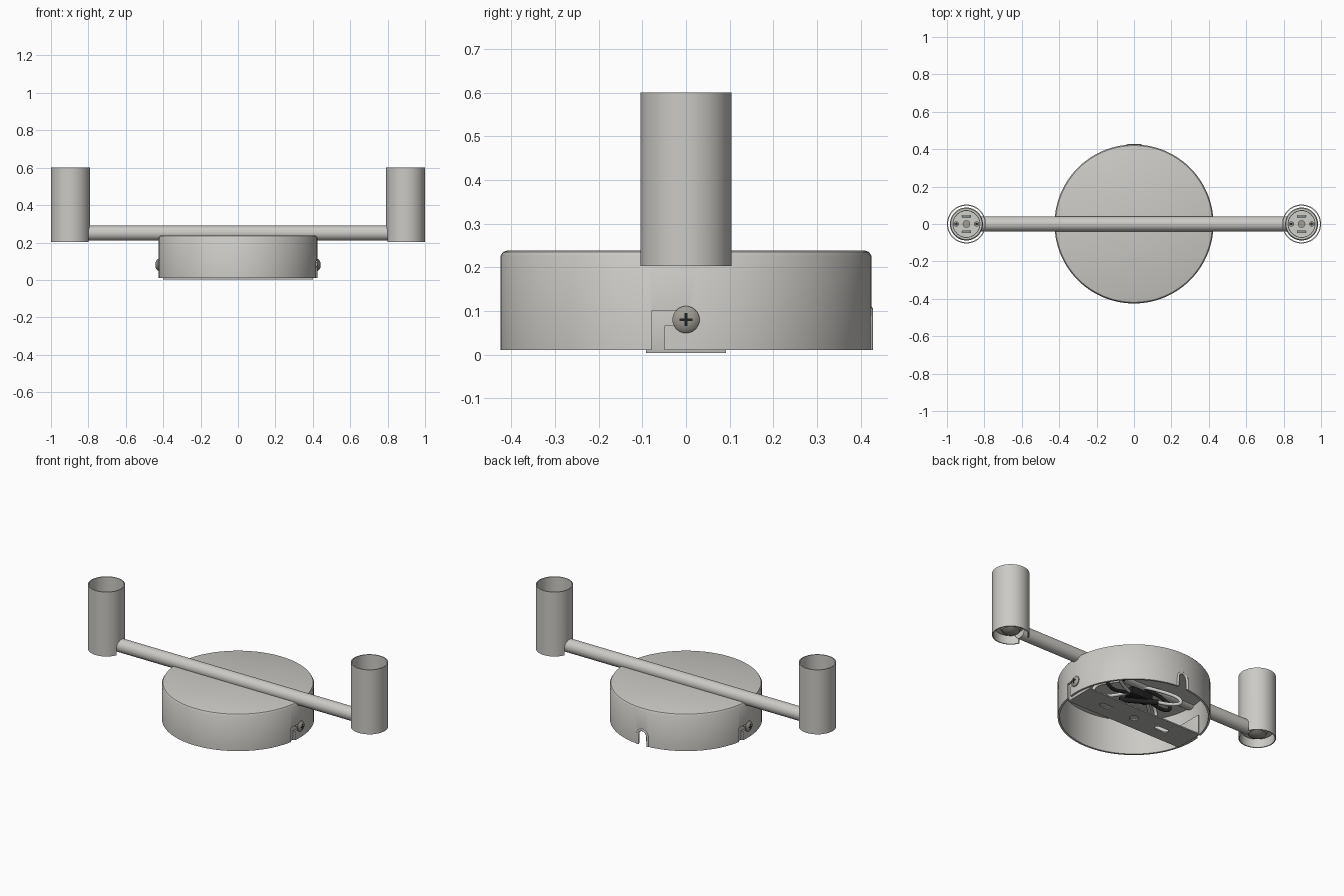
import bpy, bmesh, math
from mathutils import Matrix, Vector

cube = bpy.data.objects.get("Cube")
if cube:
    bpy.data.objects.remove(cube, do_unlink=True)


def material(name, r, g, b):
    m = bpy.data.materials.new(name)
    m.use_nodes = True
    m.diffuse_color = (r, g, b, 1)
    m.node_tree.nodes["Principled BSDF"].inputs["Base Color"].default_value = (r, g, b, 1)
    return m


METAL = material("satin metal", 0.60, 0.59, 0.56)
STEEL = material("bracket steel", 0.48, 0.48, 0.47)
SCREW = material("screw metal", 0.36, 0.34, 0.30)
BLACK = material("black plastic", 0.015, 0.015, 0.015)
CERAMIC = material("socket ceramic", 0.62, 0.62, 0.59)


def finish(name, bm, mat, smooth=True):
    bmesh.ops.recalc_face_normals(bm, faces=bm.faces)
    mesh = bpy.data.meshes.new(name)
    bm.to_mesh(mesh)
    bm.free()
    ob = bpy.data.objects.new(name, mesh)
    bpy.context.collection.objects.link(ob)
    mesh.materials.append(mat)
    if smooth:
        shade(ob)
    return ob


def select(ob):
    bpy.ops.object.select_all(action='DESELECT')
    ob.select_set(True)
    bpy.context.view_layer.objects.active = ob


def shade(ob):
    select(ob)
    bpy.ops.object.shade_smooth_by_angle(angle=math.radians(35))


def lathe(name, profile, mat, steps=64, x=0, closed=False, matrix=None):
    """Revolve (radius, height) points about z; closed joins last to first."""
    bm = bmesh.new()
    vs = [bm.verts.new((r, 0, z)) for r, z in profile]
    es = [bm.edges.new(p) for p in zip(vs, vs[1:])]
    if closed:
        es.append(bm.edges.new((vs[-1], vs[0])))
    bmesh.ops.spin(bm, geom=vs + es, cent=(0, 0, 0), axis=(0, 0, 1),
                   angle=math.tau, steps=steps, use_duplicate=False)
    bmesh.ops.remove_doubles(bm, verts=bm.verts, dist=0.0001)
    bm.transform(matrix if matrix else Matrix.Translation((x, 0, 0)))
    return finish(name, bm, mat)


def box(name, centre, size, mat, bevel=0.0):
    bm = bmesh.new()
    bmesh.ops.create_cube(bm, size=1, matrix=Matrix.Translation(centre) @ Matrix.Diagonal((*size, 1)))
    if bevel:
        bmesh.ops.bevel(bm, geom=bm.edges, offset=bevel, segments=2, affect='EDGES', profile=0.5)
    return finish(name, bm, mat, bevel > 0)


def rod(name, a, b, radius, mat, sides=32):
    a, b = Vector(a), Vector(b)
    turn = (b - a).to_track_quat('Z', 'Y').to_matrix().to_4x4()
    bm = bmesh.new()
    bmesh.ops.create_cone(bm, cap_ends=True, segments=sides, radius1=radius, radius2=radius,
                          depth=(b - a).length, matrix=Matrix.Translation((a + b) / 2) @ turn)
    return finish(name, bm, mat)


def wire(name, points, radius, mat):
    cu = bpy.data.curves.new(name, 'CURVE')
    cu.dimensions = '3D'
    cu.bevel_depth = radius
    cu.bevel_resolution = 3
    cu.use_fill_caps = True
    sp = cu.splines.new('NURBS')
    sp.points.add(len(points) - 1)
    for p, co in zip(sp.points, points):
        p.co = (*co, 1)
    sp.use_endpoint_u = True
    sp.order_u = 3
    cu.materials.append(mat)
    ob = bpy.data.objects.new(name, cu)
    bpy.context.collection.objects.link(ob)


def cut(ob, cutters):
    select(ob)
    for c in cutters:
        mod = ob.modifiers.new("cut", 'BOOLEAN')
        mod.operation = 'DIFFERENCE'
        mod.solver = 'EXACT'
        mod.object = c
        bpy.ops.object.modifier_apply(modifier=mod.name)
        bpy.data.objects.remove(c, do_unlink=True)
    shade(ob)


# Round ceiling canopy, open underneath
canopy = lathe("canopy", [(0, 0.238), (0.411, 0.238), (0.419, 0.235), (0.425, 0.226), (0.425, 0.01),
                          (0.413, 0.01), (0.413, 0.224), (0, 0.224)], METAL, 96)

# Twist-lock slots at both sides and arched cable opening at the back
slots = []
for s in (1, -1):
    slots.append(box("slot_cutter", (0.42 * s, -0.064 * s, 0.04), (0.08, 0.03, 0.12), METAL))
    slots.append(box("slot_cutter", (0.42 * s, -0.038 * s, 0.083), (0.08, 0.081, 0.034), METAL))
slots.append(box("arch_cutter", (0, 0.42, 0.03), (0.06, 0.08, 0.08), METAL))
slots.append(rod("arch_cutter", (0, 0.38, 0.07), (0, 0.46, 0.07), 0.0299, METAL))
cut(canopy, slots)
arch = [(0.034, 0.01), (0.034, 0.07)]
arch += [(0.034 * math.cos(a), 0.07 + 0.034 * math.sin(a)) for a in (0.6, 1.1, 1.57, 2.04, 2.54)]
arch += [(-0.034, 0.07), (-0.034, 0.01)]
wire("cable_opening_rim", [(x, 0.421, z) for x, z in arch], 0.008, METAL)

# Mounting strip with a centre hole and elongated fixing holes
strip = box("mounting_strip", (0, 0, 0.007), (0.80, 0.184, 0.008), STEEL)
holes = [rod("hole_cutter", (0, 0, -0.1), (0, 0, 0.1), 0.026, STEEL)]
for s in (1, -1):
    holes.append(box("hole_cutter", (0.2 * s, 0, 0), (0.09, 0.034, 0.1), STEEL, 0.012))
cut(strip, holes)

# Bent-up tabs and cross-head screws
for s, side in ((1, "left"), (-1, "right")):
    box(side + "_strip_tab", (0.396 * s, 0, 0.068), (0.008, 0.18, 0.128), METAL, 0.003)
    turn = Matrix.Translation((0.415 * s, 0, 0.08)) @ Matrix.Rotation(s * math.pi / 2, 4, 'Y')
    lathe(side + "_screw_head", [(0, -0.02), (0.012, -0.02), (0.012, 0.008), (0.031, 0.008), (0.031, 0.014),
                                 (0.024, 0.021), (0.012, 0.025), (0, 0.026)], SCREW, 32, matrix=turn)
    box(side + "_screw_slot", (0.4405 * s, 0, 0.08), (0.003, 0.03, 0.006), BLACK)
    box(side + "_screw_cross_slot", (0.4405 * s, 0, 0.08), (0.003, 0.006, 0.03), BLACK)

# Wiring inside the canopy
box("terminal_block", (0.0, 0.04, 0.13), (0.15, 0.07, 0.05), BLACK, 0.008)
rod("cable_clamp", (-0.10, 0.09, 0.10), (0.09, -0.02, 0.10), 0.016, BLACK, 16)
for i, y in enumerate((-0.06, 0.03, 0.1)):
    for s in (1, -1):
        mat = BLACK if i == 1 else CERAMIC
        wire("wire", [(0.06 * s, 0.04, 0.13), (0.16 * s, y, 0.10), (0.24 * s, y * 1.5, 0.12),
                      (0.2 * s, y, 0.19), (0.05 * s, 0, 0.225)], 0.010, mat)

# Cross bar
rod("cross_bar", (-0.83, 0, 0.25), (0.83, 0, 0.25), 0.04, METAL, 48)

# Lamp cups with sockets
for s, side in ((1, "left"), (-1, "right")):
    x = 0.896 * s
    cup = lathe(side + "_cup", [(0.104, 0.203), (0.104, 0.6), (0.098, 0.6), (0.098, 0.203)],
                METAL, 64, x, closed=True)
    cut(cup, [box("notch_cutter", (x - 0.1 * s, 0, 0.22), (0.1, 0.08, 0.06), METAL)])
    lathe(side + "_socket", [(0, 0.25), (0.088, 0.25), (0.088, 0.50), (0.083, 0.51), (0.072, 0.51),
                             (0.07, 0.505), (0.07, 0.42), (0, 0.42)], CERAMIC, 48, x)
    lathe(side + "_socket_nut", [(0, 0.215), (0.03, 0.218), (0.05, 0.23), (0.058, 0.252), (0, 0.252)],
          SCREW, 32, x)
    rod(side + "_centre_contact", (x, 0, 0.41), (x, 0, 0.44), 0.02, SCREW, 24)
    for t in (1, -1):
        rod(side + "_socket_screw", (x + 0.054 * t, 0, 0.41), (x + 0.054 * t, 0, 0.47), 0.014, SCREW, 16)
        rod(side + "_socket_screw_recess", (x + 0.054 * t, 0, 0.47), (x + 0.054 * t, 0, 0.472), 0.007, BLACK, 12)
        box(side + "_contact_spring", (x, 0.042 * t, 0.44), (0.05, 0.014, 0.06), STEEL, 0.004)
